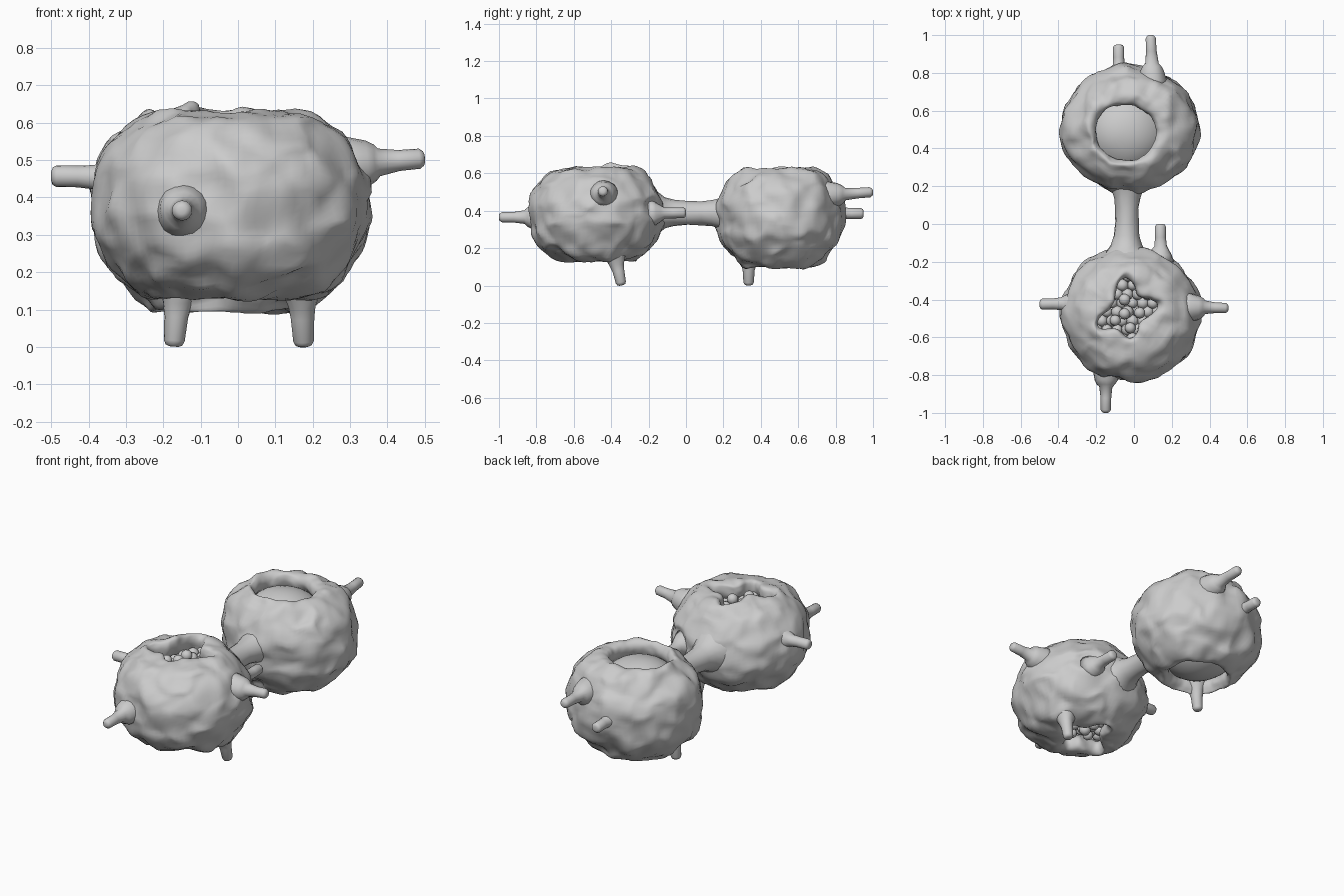
import bpy, bmesh, math, random
from mathutils import Vector, noise

if "Cube" in bpy.data.objects:
    bpy.data.objects.remove(bpy.data.objects["Cube"])

random.seed(4)


def finish(name, bm):
    bmesh.ops.recalc_face_normals(bm, faces=bm.faces)
    me = bpy.data.meshes.new(name)
    bm.to_mesh(me)
    bm.free()
    for p in me.polygons:
        p.use_smooth = True
    ob = bpy.data.objects.new(name, me)
    bpy.context.collection.objects.link(ob)
    return ob


def skin(bm, rings, closed=False):
    n = len(rings[0])
    pairs = list(zip(rings, rings[1:]))
    if closed:
        pairs.append((rings[-1], rings[0]))
    for a, b in pairs:
        for i in range(n):
            j = (i + 1) % n
            bm.faces.new((a[i], a[j], b[j], b[i]))


def lump(p, size, amount):
    return noise.noise_vector(p / size) * amount


# Lumpy hollow bodies, open at top and bottom
HALF = [(0.366, 0.0), (0.364, 0.05), (0.353, 0.10), (0.330, 0.147), (0.295, 0.19),
        (0.252, 0.226), (0.214, 0.25), (0.186, 0.248), (0.167, 0.225),
        (0.168, 0.19), (0.205, 0.13), (0.235, 0.06), (0.245, 0.0)]
PROFILE = HALF + [(r, -z) for r, z in HALF[-2:0:-1]]
# Round the profile: three points per span on a Catmull-Rom curve
SMOOTH = []
for k in range(len(PROFILE)):
    p0, p1, p2, p3 = [Vector(PROFILE[(k + d) % len(PROFILE)]) for d in (-1, 0, 1, 2)]
    for t in (0, 1 / 3, 2 / 3):
        SMOOTH.append(0.5 * (2 * p1 + (p2 - p0) * t + (2 * p0 - 5 * p1 + 4 * p2 - p3) * t * t
                             + (3 * p1 - p0 - 3 * p2 + p3) * t ** 3))


def body(name, centre, scale, hole_shift, hole_radius, taper, bump=None):
    bm = bmesh.new()
    rings = []
    for r, z in SMOOTH:
        w = max(0.0, min(1.0, (0.25 - r) / 0.07))
        low = 1 - taper * max(0, -z / 0.25) * (1 - w)
        ring = []
        for i in range(96):
            a = math.tau * i / 96
            rr = r * (1 + w * (hole_radius(a) / 0.165 - 1)) * low
            p = Vector((rr * math.cos(a) * scale[0], rr * math.sin(a) * scale[1], z * scale[2]))
            p += Vector(hole_shift) * w + Vector(centre)
            k = 1 - 0.5 * w
            p += lump(p, 0.17, 0.016) * k + lump(p, 0.085, 0.020) * k + lump(p, 0.035, 0.004)
            if bump and z > 0.1:
                d = (p.xy - Vector(bump)).length
                p.z += 0.025 * math.exp(-(d / 0.05) ** 2)
            ring.append(bm.verts.new(p))
        rings.append(ring)
    skin(bm, rings, closed=True)
    return finish(name, bm)


def lobed(a):
    r = 0.088
    for deg, size in ((94, 0.085), (10, 0.08), (208, 0.085), (275, 0.06)):
        r += size * math.exp(-((1 - math.cos(a - math.radians(deg))) / 0.09))
    return r


body("front_body", (-0.015, -0.48, 0.38), (1.0, 0.975, 1.0), (-0.022, 0.02, 0), lobed, 0.02, (-0.11, -0.41))
body("back_body", (-0.022, 0.505, 0.362), (1.0, 0.925, 1.06), (-0.022, -0.02, 0), lambda a: 0.162, 0.07)


# Large core inside the back body, nearly flush with its openings
bm = bmesh.new()
bmesh.ops.create_uvsphere(bm, u_segments=40, v_segments=24, radius=0.25)
for v in bm.verts:
    v.co += Vector((-0.045, 0.485, 0.36)) + lump(v.co, 0.2, 0.006)
finish("back_core", bm)

# Granules packed behind the front body's two openings
spots = [(-0.05, -0.40), (-0.10, -0.51), (0.03, -0.47), (-0.05, -0.475), (-0.02, -0.55)]
points = [Vector((x, y, z)) for x, y in spots for z in (0.565, 0.195)]
for side in (-1, 1):
    for row in range(-4, 5):
        for col in range(-4, 5):
            p = Vector((col * 0.054 + (row % 2) * 0.027, row * 0.047, side * 0.145))
            if p.xy.length < 0.19:
                p.z += random.uniform(-0.02, 0.02)
                points.append(p + Vector((-0.035, -0.465, 0.38)))
bm = bmesh.new()
for p in points:
    made = bmesh.ops.create_icosphere(bm, subdivisions=2, radius=random.uniform(0.028, 0.033))
    bmesh.ops.translate(bm, verts=made["verts"], vec=p)
finish("front_granules", bm)


# Stubs, feet and bridge: round sections along a line
def stalk(name, start, end, sections, rough=0.006):
    start, end = Vector(start), Vector(end)
    rot = (end - start).to_track_quat('Z', 'Y')
    bm = bmesh.new()
    rings = []
    for t, r in sections:
        ring = []
        for i in range(16):
            a = math.tau * i / 16
            p = start.lerp(end, t) + rot @ Vector((r * math.cos(a), r * math.sin(a), 0))
            if t < 0.5 or rough > 0.006:
                p += lump(p, 0.06, rough)
            ring.append(bm.verts.new(p))
        rings.append(ring)
    skin(bm, rings)
    bm.faces.new(rings[0])
    bm.faces.new(rings[-1])
    return finish(name, bm)


STUB = [(0, 0.075), (0.2, 0.058), (0.32, 0.044), (0.42, 0.032), (0.65, 0.029),
        (0.93, 0.029), (0.98, 0.023), (1, 0.012)]
WIDE = [(0, 0.08), (0.15, 0.074), (0.33, 0.062), (0.42, 0.05), (0.47, 0.036), (0.7, 0.028),
        (0.94, 0.027), (0.985, 0.019), (1, 0.01)]
FOOT = [(0, 0.07), (0.25, 0.052), (0.42, 0.040), (0.6, 0.032), (0.92, 0.028), (0.98, 0.022), (1, 0.012)]

stalk("front_left_stub", (-0.30, -0.42, 0.455), (-0.5, -0.425, 0.457), STUB)
stalk("front_right_stub", (0.27, -0.44, 0.485), (0.5, -0.445, 0.505), WIDE)
stalk("front_stub", (-0.145, -0.74, 0.365), (-0.15, -1.0, 0.365), WIDE)
stalk("front_back_stub", (0.14, -0.20, 0.385), (0.14, 0.0, 0.39), STUB)
stalk("front_foot", (0.168, -0.385, 0.19), (0.176, -0.345, 0.001), FOOT)
stalk("back_foot", (-0.155, 0.335, 0.20), (-0.172, 0.335, 0.001), FOOT)
stalk("back_right_stub", (0.10, 0.72, 0.48), (0.088, 1.0, 0.5), WIDE)
stalk("back_left_stub", (-0.08, 0.76, 0.385), (-0.082, 0.95, 0.385), STUB)

stalk("bridge", (-0.04, -0.23, 0.39), (-0.035, 0.25, 0.385),
      [(0, 0.17), (0.1, 0.135), (0.18, 0.105), (0.25, 0.083), (0.35, 0.069), (0.5, 0.062),
       (0.65, 0.063), (0.77, 0.069), (0.86, 0.083), (1, 0.11)], 0.007)
